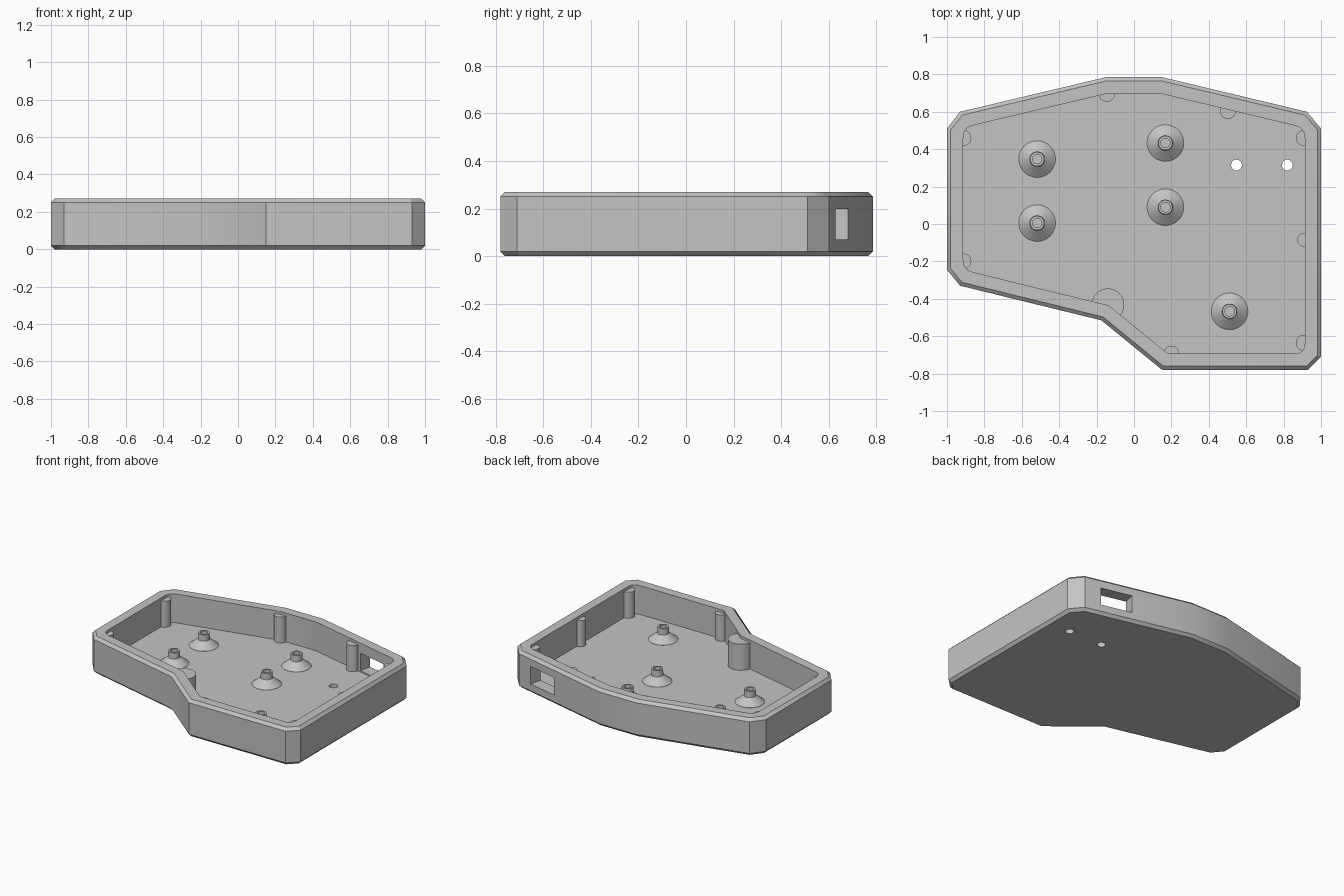
import bpy, bmesh, math
from mathutils import Vector

if "Cube" in bpy.data.objects:
    bpy.data.objects.remove(bpy.data.objects["Cube"], do_unlink=True)

HEIGHT, FLOOR, WALL, CHAMFER = 0.27, 0.06, 0.087, 0.02

grey = bpy.data.materials.new("matte_grey")
grey.use_nodes = True
grey.diffuse_color = (0.55, 0.55, 0.55, 1)
grey.node_tree.nodes["Principled BSDF"].inputs["Base Color"].default_value = (0.55, 0.55, 0.55, 1)


def finish(name, bm):
    bmesh.ops.recalc_face_normals(bm, faces=bm.faces)
    mesh = bpy.data.meshes.new(name)
    bm.to_mesh(mesh)
    bm.free()
    mesh.materials.append(grey)
    obj = bpy.data.objects.new(name, mesh)
    bpy.context.collection.objects.link(obj)
    return obj


def smooth(obj):
    bpy.ops.object.select_all(action="DESELECT")
    obj.select_set(True)
    bpy.context.view_layer.objects.active = obj
    bpy.ops.object.shade_smooth_by_angle(angle=math.radians(30))


def loft(name, rings):
    """Closed solid through rings given as (outline, z)."""
    bm = bmesh.new()
    loops = [[bm.verts.new((x, y, z)) for x, y in pts] for pts, z in rings]
    for a, b in zip(loops, loops[1:]):
        for i in range(len(a)):
            j = (i + 1) % len(a)
            bm.faces.new((a[i], a[j], b[j], b[i]))
    bm.faces.new(loops[0])
    bm.faces.new(loops[-1])
    return finish(name, bm)


def circle(x, y, r, n=40):
    return [(x + r * math.cos(math.tau * i / n), y + r * math.sin(math.tau * i / n)) for i in range(n)]


def inset(pts, d):
    """Mitred inward offset of a clockwise outline."""
    out = []
    for i, p in enumerate(pts):
        p = Vector(p)
        u = (p - Vector(pts[i - 1])).normalized()
        v = (Vector(pts[(i + 1) % len(pts)]) - p).normalized()
        n1, n2 = Vector((u.y, -u.x)), Vector((v.y, -v.x))
        out.append(p + (n1 + n2) * d / (1 + n1.dot(n2)))
    return out


def rounded(pts, r, steps=6):
    """Round the sharp corners of an outline, leave the shallow ones."""
    out = []
    for i, p in enumerate(pts):
        p = Vector(p)
        a = Vector(pts[i - 1]) - p
        b = Vector(pts[(i + 1) % len(pts)]) - p
        if a.angle(b) > math.radians(125):
            out.append(p)
            continue
        s, e = p + a.normalized() * r, p + b.normalized() * r
        for k in range(steps + 1):
            t = k / steps
            out.append(s * (1 - t) ** 2 + p * 2 * t * (1 - t) + e * t * t)
    return out


# Case outline, clockwise from the back left corner
outline = [(-1, 0.51), (-0.93, 0.60), (-0.15, 0.785), (0.15, 0.785), (0.925, 0.60), (1, 0.51),
           (1, -0.71), (0.93, -0.78), (0.15, -0.78), (-0.175, -0.515), (-0.93, -0.33), (-1, -0.245)]
sharp = [(-1, 0.584), (-0.15, 0.785), (0.15, 0.785), (1, 0.582), (1, -0.78),
         (0.15, -0.78), (-0.175, -0.515), (-1, -0.313)]
edge = inset(outline, CHAMFER)
case = loft("case_shell", [(edge, 0), (outline, CHAMFER), (outline, HEIGHT - CHAMFER), (edge, HEIGHT)])

# Cutters: cavity, two floor holes, connector opening in the back wall
cavity = rounded(inset(sharp, WALL), 0.055)
cutters = [loft("cavity_cutter", [(cavity, FLOOR), (cavity, HEIGHT + 0.1)])]
for x in (0.548, 0.82):
    ring = circle(x, 0.315, 0.029)
    cutters.append(loft("hole_cutter", [(ring, -0.1), (ring, FLOOR + 0.05)]))
along = Vector((0.775, -0.185)).normalized()
across = Vector((-along.y, along.x))
centre = Vector((0.70, 0.653))
port = [centre + along * a * 0.115 + across * b
        for a, b in ((-1, -0.13), (-1, 0.1), (1, 0.1), (1, -0.13))]
cutters.append(loft("port_cutter", [(port, 0.07), (port, 0.197)]))

for cutter in cutters:
    mod = case.modifiers.new("cut", "BOOLEAN")
    mod.operation, mod.solver, mod.object = "DIFFERENCE", "EXACT", cutter
bpy.context.view_layer.update()
evaluated = case.evaluated_get(bpy.context.evaluated_depsgraph_get())
cut_mesh = bpy.data.meshes.new_from_object(evaluated)
case.modifiers.clear()
case.data = cut_mesh
for cutter in cutters:
    bpy.data.objects.remove(cutter, do_unlink=True)
smooth(case)

# Posts half sunk into the walls, with one large boss at the inward bend
posts = [(-0.145, 0.697, 0.043), (0.502, 0.605, 0.043), (0.907, 0.46, 0.041), (0.91, -0.085, 0.037),
         (0.907, -0.635, 0.042), (0.20, -0.693, 0.042), (-0.912, -0.2, 0.042), (-0.912, 0.46, 0.042),
         (-0.14, -0.432, 0.087)]
for x, y, r in posts:
    ring = circle(x, y, r)
    smooth(loft("wall_post", [(ring, FLOOR - 0.02), (ring, 0.25)]))

# Screw standoffs with a flared foot and blind hole
profile = [(0.098, FLOOR - 0.002), (0.098, FLOOR + 0.001), (0.04, 0.107), (0.038, 0.152), (0.025, 0.152), (0.025, 0.09)]
for x, y in ((-0.518, 0.347), (-0.518, 0.005), (0.168, 0.433), (0.168, 0.09), (0.511, -0.467)):
    smooth(loft("standoff", [(circle(x, y, r), z) for r, z in profile]))
